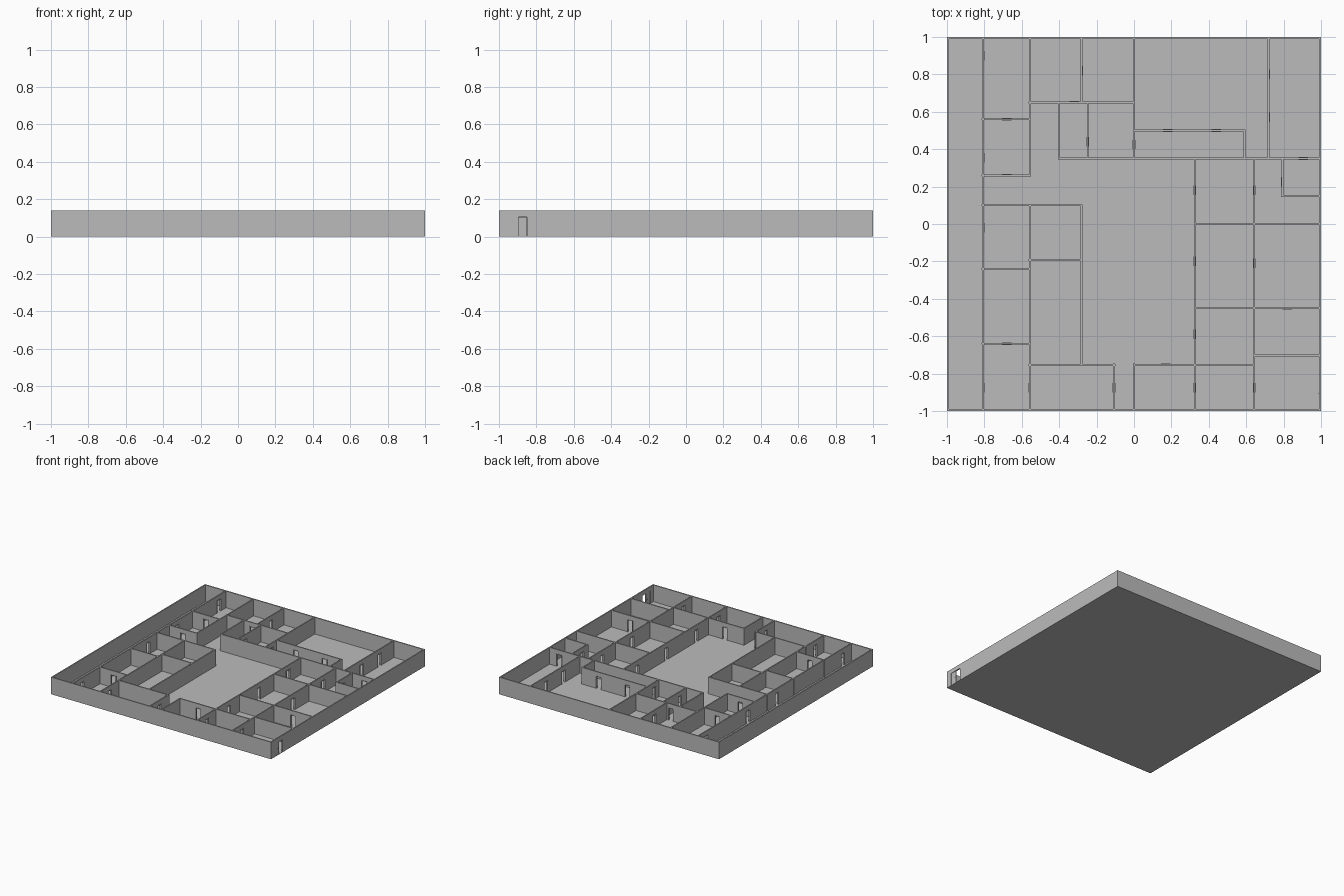
import bpy
import bmesh
from mathutils import Matrix, Vector

if "Cube" in bpy.data.objects:
    bpy.data.objects.remove(bpy.data.objects["Cube"], do_unlink=True)

HEIGHT, THICK = 0.14, 0.01
DOOR_W, DOOR_H, TRIM = 0.05, 0.105, 0.004

grey = bpy.data.materials.new("plaster grey")
grey.use_nodes = True
colour = (0.5, 0.5, 0.5, 1)
grey.diffuse_color = colour
grey.node_tree.nodes["Principled BSDF"].inputs["Base Color"].default_value = colour


def add_box(bm, lo, hi):
    lo, hi = Vector(lo), Vector(hi)
    size = Matrix.Diagonal((*(hi - lo), 1))
    bmesh.ops.create_cube(bm, size=1, matrix=Matrix.Translation((lo + hi) / 2) @ size)


def finish(bm, name):
    mesh = bpy.data.meshes.new(name)
    bm.to_mesh(mesh)
    bm.free()
    mesh.materials.append(grey)
    obj = bpy.data.objects.new(name, mesh)
    bpy.context.collection.objects.link(obj)


def wall_box(bm, axis, line, a, b, z0, z1, depth):
    """Box running from a to b along a wall whose centre is at line."""
    lo, hi = line - depth / 2, line + depth / 2
    if axis == "y":
        add_box(bm, (lo, a, z0), (hi, b, z1))
    else:
        add_box(bm, (a, lo, z0), (b, hi, z1))


def build_wall(walls, frames, axis, line, start, end, doors=(), width=DOOR_W):
    """Wall with openings, each with a lintel above and a thin frame."""
    pos = start
    for d in sorted(doors):
        a, b = d - width / 2, d + width / 2
        wall_box(walls, axis, line, pos, a, 0, HEIGHT, THICK)
        wall_box(walls, axis, line, a, b, DOOR_H, HEIGHT, THICK)
        deep = THICK + 0.004
        wall_box(frames, axis, line, a, a + TRIM, 0, DOOR_H, deep)
        wall_box(frames, axis, line, b - TRIM, b, 0, DOOR_H, deep)
        wall_box(frames, axis, line, a, b, DOOR_H - TRIM, DOOR_H, deep)
        pos = b
    wall_box(walls, axis, line, pos, end, 0, HEIGHT, THICK)


# Floor slab
bm = bmesh.new()
add_box(bm, (-1, -1, 0), (1, 1, 0.003))
finish(bm, "floor")

# Outer walls, with the entrance opening
walls, frames = bmesh.new(), bmesh.new()
edge = 1 - THICK / 2
for side in (-edge, edge):
    build_wall(walls, frames, "x", side, -1, 1)
build_wall(walls, frames, "y", -edge, -1, 1)
finish(walls, "outer_walls")
frames.free()

walls, frames = bmesh.new(), bmesh.new()
build_wall(walls, frames, "y", edge, -1, 1, [-0.9], 0.1)
finish(walls, "entrance_wall")
frames.free()

# Entrance door leaf and handle
bm = bmesh.new()
add_box(bm, (0.992, -0.948, 0.003), (0.998, -0.896, 0.104))
finish(bm, "entrance_door")
bm = bmesh.new()
add_box(bm, (0.986, -0.91, 0.05), (1, -0.904, 0.054))
finish(bm, "entrance_handle")

# Partitions along y: position, start, end, door centres
along_y = [
    (-0.807, -1, 1, [0.9, 0.355, -0.02, -0.875]),
    (-0.557, 0.26, 1, []),
    (-0.557, -1, 0.1, [-0.875]),
    (-0.28, 0.65, 1, [0.82]),
    (-0.28, -0.75, 0.1, []),
    (-0.4, 0.35, 0.65, []),
    (-0.247, 0.35, 0.65, [0.44]),
    (0, 0.35, 1, [0.425]),
    (0, -1, -0.75, []),
    (-0.107, -1, -0.75, [-0.875]),
    (0.59, 0.35, 0.5, []),
    (0.72, 0.35, 1, [0.8, 0.57]),
    (0.325, -1, 0.35, [0.18, -0.2, -0.59, -0.875]),
    (0.643, -1, 0.35, [0.18, -0.21, -0.875]),
    (0.793, 0.15, 0.35, [0.225]),
]
# Partitions along x
along_x = [
    (0.56, -0.81, -0.56, [-0.68]),
    (0.26, -0.81, -0.56, [-0.68]),
    (0.65, -0.56, 0, [-0.32]),
    (0.5, 0, 0.59, [0.18, 0.44]),
    (0.35, -0.4, 1, [0.905]),
    (0.1, -0.81, -0.28, []),
    (-0.193, -0.56, -0.28, []),
    (-0.24, -0.81, -0.56, []),
    (-0.64, -0.81, -0.56, [-0.68]),
    (-0.753, -0.56, -0.105, []),
    (-0.753, 0, 0.643, [0.17]),
    (0.15, 0.79, 1, []),
    (0, 0.325, 1, []),
    (-0.45, 0.325, 1, [0.82]),
    (-0.703, 0.643, 1, []),
]
walls, frames = bmesh.new(), bmesh.new()
for axis, rows in (("y", along_y), ("x", along_x)):
    for line, start, end, doors in rows:
        # Overlap the corners, staying inside the outer walls
        a, b = max(start - THICK / 2, -0.995), min(end + THICK / 2, 0.995)
        build_wall(walls, frames, axis, line, a, b, doors)
finish(walls, "partition_walls")
finish(frames, "door_frames")
